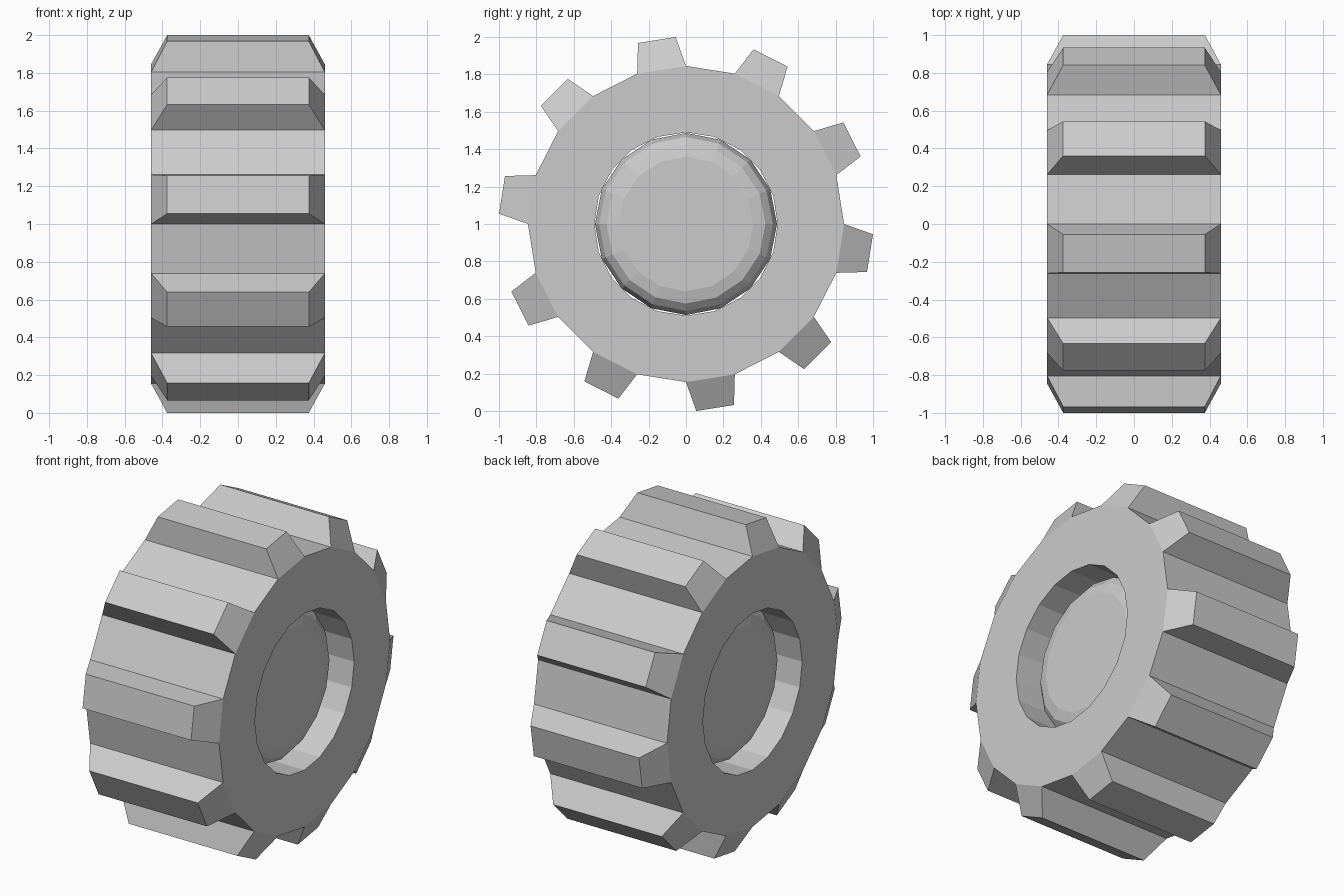
import bpy, bmesh
from math import sin, cos, pi
from mathutils import Vector

if "Cube" in bpy.data.objects:
    bpy.data.objects.remove(bpy.data.objects["Cube"])

W = 0.46            # half width of the wheel
CZ = 1.0            # axle height
N = 20              # sides of the tyre


def ring(bm, x, r, n):
    """Ring of n vertices around the x axle, first one at the top."""
    return [bm.verts.new((x, r * sin(2 * pi * i / n), CZ + r * cos(2 * pi * i / n)))
            for i in range(n)]


def bridge(bm, a, b):
    n = len(a)
    return [bm.faces.new((a[i], a[(i + 1) % n], b[(i + 1) % n], b[i])) for i in range(n)]


def finish(bm, name):
    bmesh.ops.recalc_face_normals(bm, faces=bm.faces[:])
    mesh = bpy.data.meshes.new(name)
    bm.to_mesh(mesh)
    bm.free()
    obj = bpy.data.objects.new(name, mesh)
    bpy.context.collection.objects.link(obj)
    return obj


# Tyre: square-section tube with a tapered tread block on every other face
bm = bmesh.new()
out_l, out_r = ring(bm, -W, 0.845, N), ring(bm, W, 0.845, N)
in_l, in_r = ring(bm, -W, 0.49, N), ring(bm, W, 0.49, N)
tread = bridge(bm, out_l, out_r)
bridge(bm, out_r, in_r)
bridge(bm, in_r, in_l)
bridge(bm, in_l, out_l)
for i in range(1, N, 2):
    a = 2 * pi * (i + 0.5) / N
    normal = Vector((0, sin(a), cos(a)))
    tangent = Vector((0, cos(a), -sin(a)))
    top = bmesh.ops.extrude_discrete_faces(bm, faces=[tread[i]])["faces"][0]
    for v in top.verts:
        sx = 1 if v.co.x > 0 else -1
        st = 1 if (v.co - Vector((0, 0, CZ))).dot(tangent) > 0 else -1
        v.co = Vector((sx * 0.375, 0, CZ)) + normal * 0.996 + tangent * (st * 0.102)
finish(bm, "tyre")

# Hub: 16-sided drum with rounded rims, recessed in the tyre on both sides
half = [(0.35, 0.36), (0.335, 0.425), (0.30, 0.465), (0.235, 0.487)]
profile = half + [(-x, r) for x, r in reversed(half)]
bm = bmesh.new()
rings = [ring(bm, x, r, 16) for x, r in profile]
for a, b in zip(rings, rings[1:]):
    bridge(bm, a, b)
bm.faces.new(rings[0])
bm.faces.new(rings[-1])
finish(bm, "hub")
